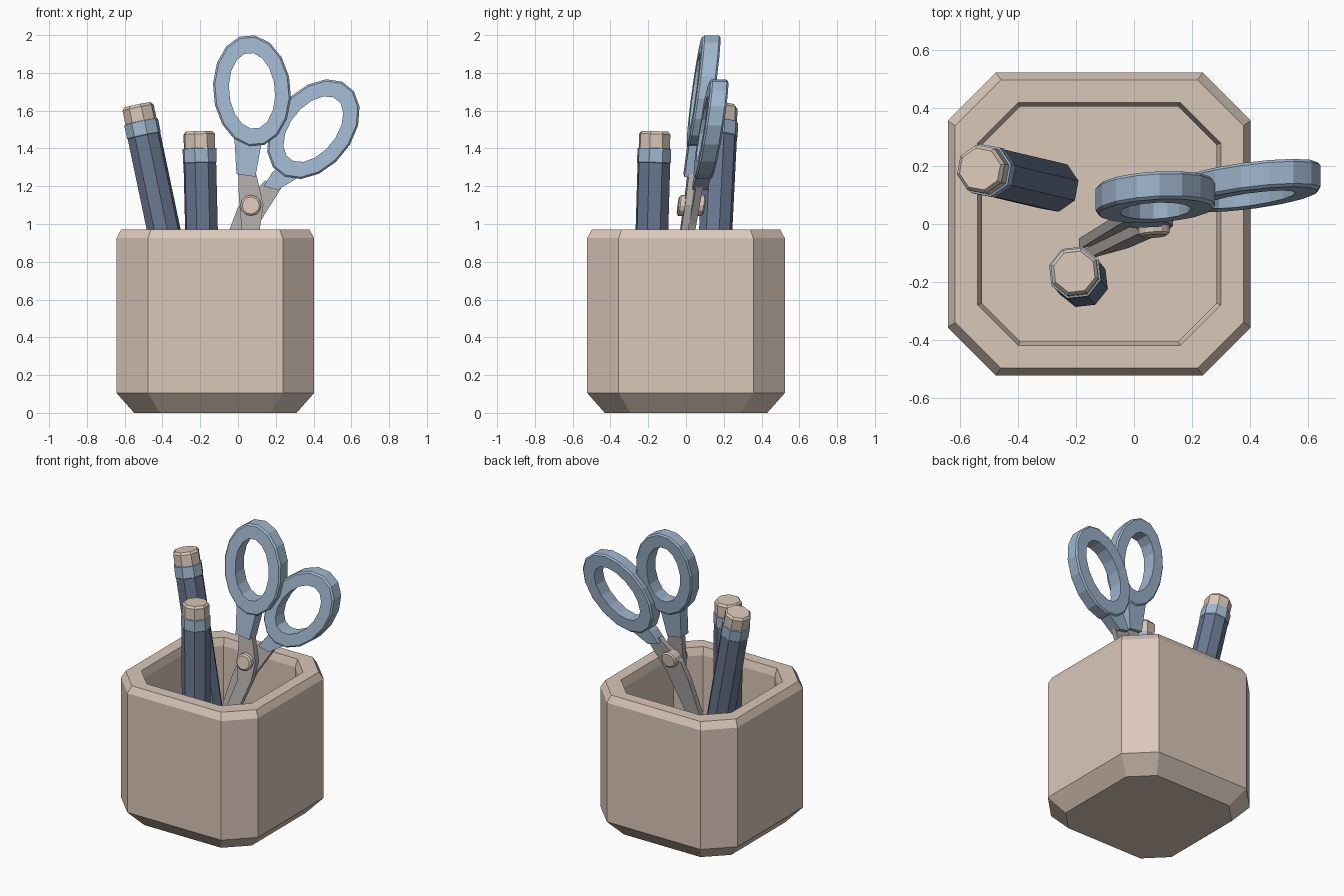
import bpy, bmesh, math
from mathutils import Vector

if "Cube" in bpy.data.objects:
    bpy.data.objects.remove(bpy.data.objects["Cube"])


def srgb(r, g, b):
    return tuple(((c / 255 + 0.055) / 1.055) ** 2.4 for c in (r, g, b)) + (1,)


def material(name, rgb):
    m = bpy.data.materials.new(name)
    m.diffuse_color = srgb(*rgb)
    m.use_nodes = True
    m.node_tree.nodes["Principled BSDF"].inputs["Base Color"].default_value = m.diffuse_color
    return m


BEIGE = material("warm beige", (218, 199, 185))
BLUE = material("light steel blue", (160, 183, 207))
SLATE = material("slate blue", (106, 119, 145))
METAL = material("blade grey", (176, 172, 168))


def finish(name, bm, mats):
    bmesh.ops.recalc_face_normals(bm, faces=bm.faces)
    me = bpy.data.meshes.new(name)
    bm.to_mesh(me)
    bm.free()
    for m in mats:
        me.materials.append(m)
    ob = bpy.data.objects.new(name, me)
    bpy.context.collection.objects.link(ob)
    return ob


def loft(name, loops, mats, slots=None, cap=True, closed=False):
    """Skin consecutive point loops; slots gives a material per band."""
    bm = bmesh.new()
    rows = [[bm.verts.new(p) for p in lp] for lp in loops]
    n = len(rows[0])
    pairs = list(zip(rows, rows[1:])) + ([(rows[-1], rows[0])] if closed else [])
    for k, (a, b) in enumerate(pairs):
        for i in range(n):
            j = (i + 1) % n
            f = bm.faces.new((a[i], a[j], b[j], b[i]))
            f.material_index = slots[k] if slots else 0
    if cap and not closed:
        bm.faces.new(rows[0]).material_index = slots[0] if slots else 0
        bm.faces.new(rows[-1]).material_index = slots[-1] if slots else 0
    return finish(name, bm, mats)


# Cup: chamfered square, bevelled foot and rim, hollow inside
def cup_loop(h, c, z, cx=-0.12):
    k = h - c
    return [(cx + x, y, z) for x, y in
            ((k, -h), (h, -k), (h, k), (k, h), (-k, h), (-h, k), (-h, -k), (-k, -h))]


loft("cup", [cup_loop(*s) for s in (
    (0.43, 0.137, 0), (0.523, 0.166, 0.105), (0.523, 0.166, 0.925), (0.498, 0.158, 0.972),
    (0.42, 0.14, 0.972), (0.405, 0.132, 0.92), (0.405, 0.132, 0.1))], [BEIGE])


# Pencils: eight-sided, eraser end up, sharpened end down
def pencil(name, top, low, cone, turn):
    top, low = Vector(top), Vector(low)
    axis = (top - low).normalized()
    q = Vector((0, 0, 1)).rotation_difference(axis)
    length = (top - low).length
    prof = [(0.006, length + cone), (0.028, length + cone * 0.7), (0.09, length),
            (0.09, 0.168), (0.093, 0.165), (0.093, 0.092), (0.086, 0.09),
            (0.086, 0.015), (0.074, 0)]
    loops = [[top - axis * d + q @ Vector((r * math.cos(turn + i * math.pi / 4),
                                           r * math.sin(turn + i * math.pi / 4), 0))
              for i in range(8)] for r, d in prof]
    loft(name, loops, [BEIGE, BLUE, SLATE], [2, 0, 2, 1, 1, 1, 0, 0])


pencil("left_pencil", (-0.532, 0.19, 1.63), (-0.278, 0.13, 0.42), 0.22, math.radians(12))
pencil("front_pencil", (-0.206, -0.165, 1.49), (-0.177, -0.20, 0.3), 0.18, math.radians(29))


# Scissors: drawn in the front plane, then leaned back
def lean(x, y, z):
    return (x, y + 0.028 + 0.14 * (z - 1.1) + 0.07 * (x - 0.066), z)


def plate(name, pts, y0, y1, mat):
    return loft(name, [[lean(x, y, z) for x, z in pts] for y in (y0, y1)], [mat])


def handle_ring(name, cx, cz, deg, yc, n=16):
    t = math.radians(deg)
    loops = []
    for rx, rz, y in ((0.206, 0.297, -0.038), (0.196, 0.287, -0.048), (0.122, 0.202, -0.048),
                      (0.122, 0.202, 0.048), (0.196, 0.287, 0.048), (0.206, 0.297, 0.038)):
        lp = []
        for i in range(n):
            a = 2 * math.pi * (i + 0.5) / n
            u, v = rx * math.cos(a), rz * math.sin(a)
            lp.append(lean(cx + u * math.cos(t) + v * math.sin(t), yc + y,
                           cz - u * math.sin(t) + v * math.cos(t)))
        loops.append(lp)
    loft(name, loops, [BLUE], closed=True)


handle_ring("left_handle", 0.074, 1.705, -5, -0.02)
handle_ring("right_handle", 0.399, 1.502, 39, 0.025)
plate("left_handle_stem", [(-0.02, 1.47), (0.125, 1.43), (0.092, 1.25), (-0.008, 1.265)],
      -0.06, 0.02, BLUE)
plate("right_handle_stem", [(0.135, 1.2), (0.21, 1.18), (0.325, 1.25), (0.245, 1.34), (0.18, 1.27)],
      -0.015, 0.065, BLUE)
plate("left_blade", [(0.0, 1.3), (0.088, 1.3), (0.135, 1.1), (0.115, 0.97), (-0.02, 0.62),
                     (-0.17, 0.4), (0.02, 0.97), (0.005, 1.13)], -0.038, 0, METAL)
plate("right_blade", [(0.145, 1.23), (0.235, 1.2), (0.11, 1.0), (-0.05, 0.62),
                      (-0.19, 0.4), (-0.045, 0.97), (0.0, 1.09)], 0, 0.038, METAL)

# Pivot screw through both blades
loft("pivot_screw", [[lean(0.068 + r * math.cos(i * math.pi / 6), y, 1.098 + r * math.sin(i * math.pi / 6))
                      for i in range(12)]
                     for r, y in ((0.045, -0.07), (0.055, -0.062), (0.055, 0.062), (0.045, 0.07))], [BEIGE])
